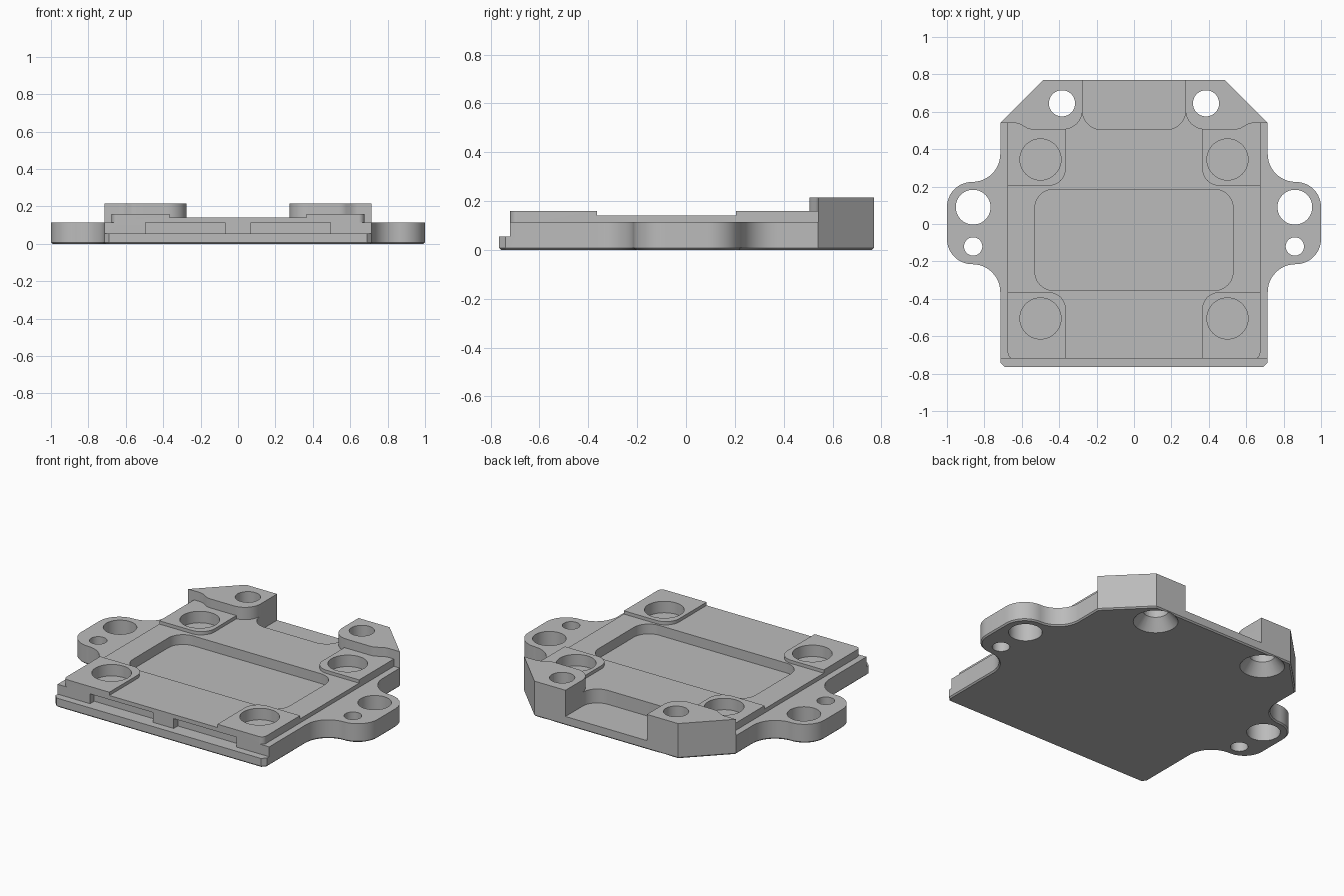
import bpy, bmesh, math
from mathutils import Vector

if "Cube" in bpy.data.objects:
    bpy.data.objects.remove(bpy.data.objects["Cube"])

grey = bpy.data.materials.new("machined grey")
grey.use_nodes = True
colour = (0.5, 0.5, 0.5, 1)
grey.diffuse_color = colour
grey.node_tree.nodes["Principled BSDF"].inputs["Base Color"].default_value = colour


def rounded(corners, steps=12):
    """Outline from (x, y, radius) corners, each one filleted."""
    out = []
    for i, (x, y, r) in enumerate(corners):
        p = Vector((x, y))
        if r == 0:
            out.append(p)
            continue
        u = (Vector(corners[i - 1][:2]) - p).normalized()
        v = (Vector(corners[(i + 1) % len(corners)][:2]) - p).normalized()
        half = u.angle(v) / 2
        centre = p + (u + v).normalized() * r / math.sin(half)
        t = r / math.tan(half)
        d0, d1 = p + u * t - centre, p + v * t - centre
        sweep = math.pi - 2 * half
        for k in range(steps + 1):
            a = sweep * k / steps
            out.append(centre + (d0 * math.sin(sweep - a) + d1 * math.sin(a)) / math.sin(sweep))
    return out


def finish(bm, name):
    bmesh.ops.recalc_face_normals(bm, faces=bm.faces[:])
    mesh = bpy.data.meshes.new(name)
    bm.to_mesh(mesh)
    bm.free()
    mesh.materials.append(grey)
    obj = bpy.data.objects.new(name, mesh)
    bpy.context.collection.objects.link(obj)
    return obj


def prism(name, corners, z0, z1, side=1, chamfer=0):
    bm = bmesh.new()
    face = bm.faces.new([bm.verts.new((p.x * side, p.y, z0)) for p in rounded(corners)])
    rim = face.edges[:]
    top = bmesh.ops.extrude_face_region(bm, geom=[face], use_keep_orig=True)["geom"]
    bmesh.ops.translate(bm, vec=(0, 0, z1 - z0),
                        verts=[g for g in top if isinstance(g, bmesh.types.BMVert)])
    bmesh.ops.recalc_face_normals(bm, faces=bm.faces[:])
    if chamfer:
        bmesh.ops.bevel(bm, geom=rim, offset=chamfer, segments=1, affect="EDGES")
    return finish(bm, name)


def box(name, x0, x1, y0, y1, z0, z1, r=0):
    return prism(name, [(x0, y0, r), (x1, y0, r), (x1, y1, r), (x0, y1, r)], z0, z1)


def cone(name, x, y, z0, z1, r0, r1):
    bm = bmesh.new()
    bmesh.ops.create_cone(bm, cap_ends=True, segments=48, radius1=r0, radius2=r1, depth=z1 - z0)
    bmesh.ops.translate(bm, vec=(x, y, (z0 + z1) / 2), verts=bm.verts[:])
    return finish(bm, name)


def combine(target, other, operation):
    mod = target.modifiers.new(other.name, "BOOLEAN")
    mod.object, mod.operation, mod.solver = other, operation, "EXACT"
    bpy.ops.object.select_all(action="DESELECT")
    bpy.context.view_layer.objects.active = target
    target.select_set(True)
    bpy.ops.object.modifier_apply(modifier=mod.name)
    bpy.data.objects.remove(other)


# Base plate with front lip, side ears and clipped rear corners
half = [(0.69, -0.765, 0), (0.715, -0.74, 0), (0.715, -0.215, 0.149), (1, -0.215, 0.135),
        (1, 0.225, 0.135), (0.715, 0.225, 0.149), (0.715, 0.54, 0), (0.485, 0.77, 0)]
plate = prism("mounting_plate", half + [(-x, y, r) for x, y, r in reversed(half)],
              0, 0.115, chamfer=0.008)
combine(plate, box("lip_step", -1.2, 1.2, -1, -0.72, 0.055, 0.3), "DIFFERENCE")

# Raised deck
combine(plate, prism("deck", [(-0.675, -0.72, 0.03), (0.675, -0.72, 0.03), (0.675, 0.55, 0),
                              (0.6, 0.62, 0), (-0.6, 0.62, 0), (-0.675, 0.55, 0)],
                     0.09, 0.14), "UNION")

# Corner pads and rear blocks
for s in (1, -1):
    combine(plate, prism("front_pad", [(0.365, -0.72, 0), (0.675, -0.72, 0.03),
                                       (0.675, -0.365, 0), (0.365, -0.365, 0.09)],
                         0.1, 0.16, s), "UNION")
    combine(plate, prism("rear_pad", [(0.365, 0.205, 0.09), (0.675, 0.205, 0),
                                      (0.675, 0.55, 0), (0.365, 0.55, 0)],
                         0.1, 0.16, s), "UNION")
    combine(plate, prism("rear_block", [(0.275, 0.77, 0), (0.275, 0.505, 0.105),
                                        (0.56, 0.505, 0.08), (0.62, 0.54, 0.08),
                                        (0.715, 0.54, 0), (0.485, 0.77, 0)],
                         0.04, 0.215, s), "UNION")

# Centre pocket and open rear recess
combine(plate, box("centre_pocket", -0.53, 0.53, -0.355, 0.185, 0.08, 0.3, 0.1), "DIFFERENCE")
combine(plate, prism("rear_recess", [(-0.275, 0.505, 0.1), (0.275, 0.505, 0.1),
                                     (0.275, 0.9, 0), (-0.275, 0.9, 0)], 0.055, 0.3), "DIFFERENCE")

# Front notches and all holes
for s in (1, -1):
    x0, x1 = sorted((0.07 * s, 0.495 * s))
    combine(plate, box("front_notch", x0, x1, -0.8, -0.68, 0.055, 0.115), "DIFFERENCE")
    for y in (-0.505, 0.345):
        combine(plate, cone("magnet_hole", 0.5 * s, y, 0.09, 0.3, 0.11, 0.11), "DIFFERENCE")
    for x, y, r in ((0.86, 0.09, 0.093), (0.86, -0.12, 0.049), (0.385, 0.645, 0.07)):
        combine(plate, cone("through_hole", x * s, y, -0.1, 0.4, r, r), "DIFFERENCE")
    combine(plate, cone("countersink", 0.385 * s, 0.645, -0.02, 0.08, 0.14, 0.06), "DIFFERENCE")

plate.data.materials.clear()
plate.data.materials.append(grey)
for poly in plate.data.polygons:
    poly.material_index = 0
plate.select_set(True)
bpy.context.view_layer.objects.active = plate
bpy.ops.object.shade_smooth_by_angle(angle=math.radians(25))
